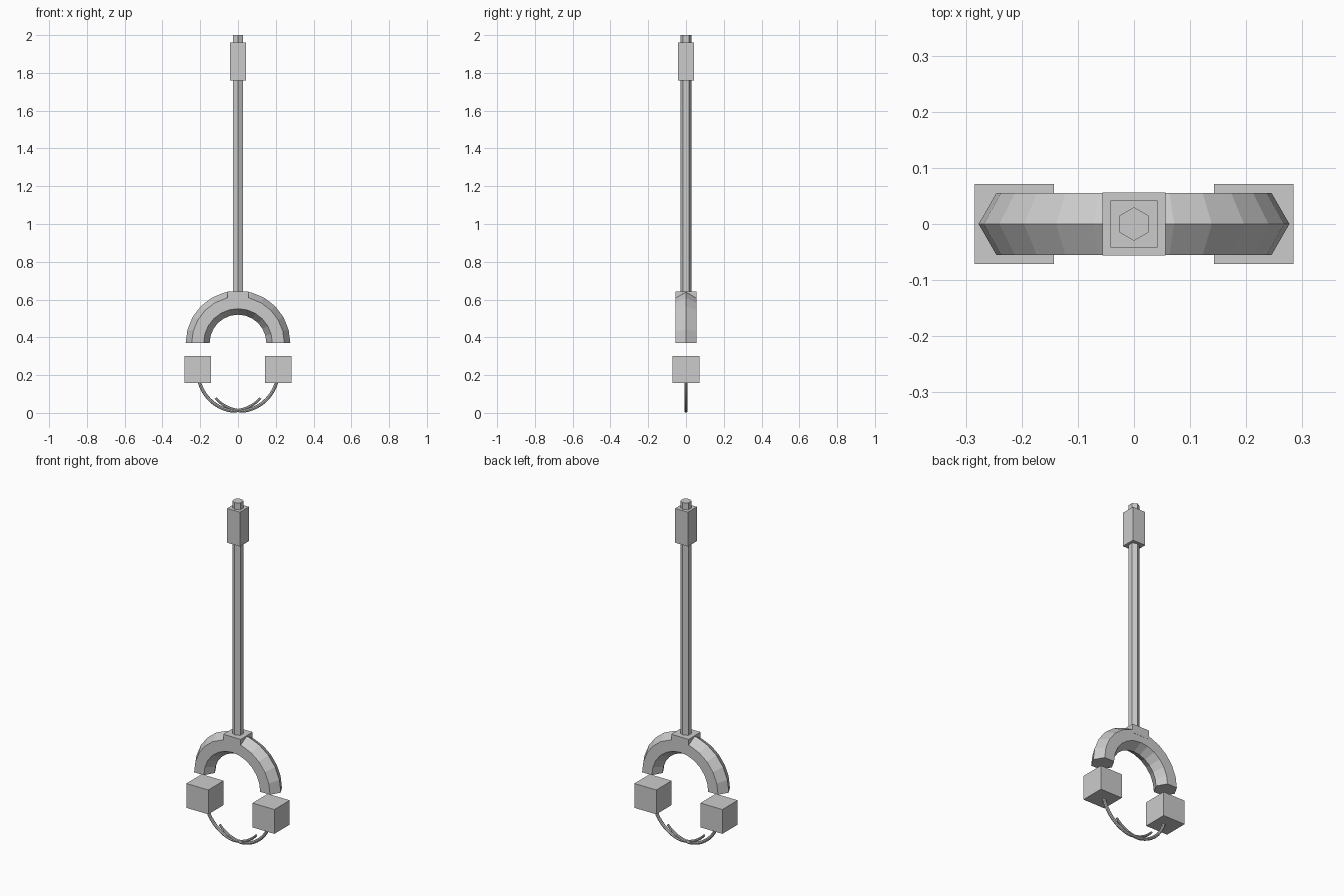
import bpy, bmesh
from math import sin, cos, pi, radians
from mathutils import Vector

if "Cube" in bpy.data.objects:
    bpy.data.objects.remove(bpy.data.objects["Cube"], do_unlink=True)

grey = bpy.data.materials.new("plain grey")
grey.use_nodes = True
grey.diffuse_color = (0.6, 0.6, 0.6, 1)
grey.node_tree.nodes["Principled BSDF"].inputs["Base Color"].default_value = (0.6, 0.6, 0.6, 1)


def finish(name, bm):
    bmesh.ops.recalc_face_normals(bm, faces=bm.faces)
    mesh = bpy.data.meshes.new(name)
    bm.to_mesh(mesh)
    bm.free()
    mesh.materials.append(grey)
    obj = bpy.data.objects.new(name, mesh)
    bpy.context.collection.objects.link(obj)
    return obj


def box(name, x, width, bottom, top):
    bm = bmesh.new()
    bmesh.ops.create_cube(bm, size=1)
    bmesh.ops.scale(bm, vec=(width, width, top - bottom), verts=bm.verts)
    bmesh.ops.translate(bm, vec=(x, 0, (bottom + top) / 2), verts=bm.verts)
    return finish(name, bm)


def sweep(name, path, radii, sides):
    """Sweep a polygon along an xz path; the two end points only set the end directions."""
    bm = bmesh.new()
    rings = []
    for i in range(1, len(path) - 1):
        t = (path[i + 1] - path[i - 1]).normalized()
        out = Vector((t.z, 0, -t.x))
        rings.append([bm.verts.new(path[i] + radii[i] * (
            out * cos(2 * pi * k / sides) + Vector((0, sin(2 * pi * k / sides), 0))))
            for k in range(sides)])
    for a, b in zip(rings, rings[1:]):
        for k in range(sides):
            j = (k + 1) % sides
            bm.faces.new((a[k], a[j], b[j], b[k]))
    bm.faces.new(rings[0])
    bm.faces.new(rings[-1])
    return finish(name, bm)


def polar(r, degrees, z):
    a = radians(degrees)
    return Vector((r * cos(a), 0, z + r * sin(a)))


# Half-ring arch with a hexagonal section
arch = [polar(0.2135, 15 * i, 0.37) for i in range(-1, 14)]
sweep("arch", arch, [0.0635] * len(arch), 6)

# Socket block, hexagonal shaft and grip
box("socket_block", 0, 0.112, 0.59, 0.643)
shaft = bmesh.new()
bmesh.ops.create_cone(shaft, cap_ends=True, segments=6, radius1=0.03, radius2=0.03, depth=1.38)
bmesh.ops.translate(shaft, vec=(0, 0, 1.31), verts=shaft.verts)
finish("shaft", shaft)
box("grip", 0, 0.083, 1.76, 1.96)

# Cubes below the arch, each with a thin claw curling inward
for side, x in (("left", 1), ("right", -1)):
    box(side + "_cube", x * 0.2135, 0.142, 0.158, 0.3)
    path, radii = [], []
    for i in range(28):
        a = 5 * i
        curl = max(0, a - 82) / 52
        p = polar(0.212 - 0.03 * curl, -a, 0.22)
        path.append(Vector((x * p.x, 0, p.z)))
        radii.append(0.009 - 0.003 * min(curl, 1))
    sweep(side + "_claw", path, radii, 8)
